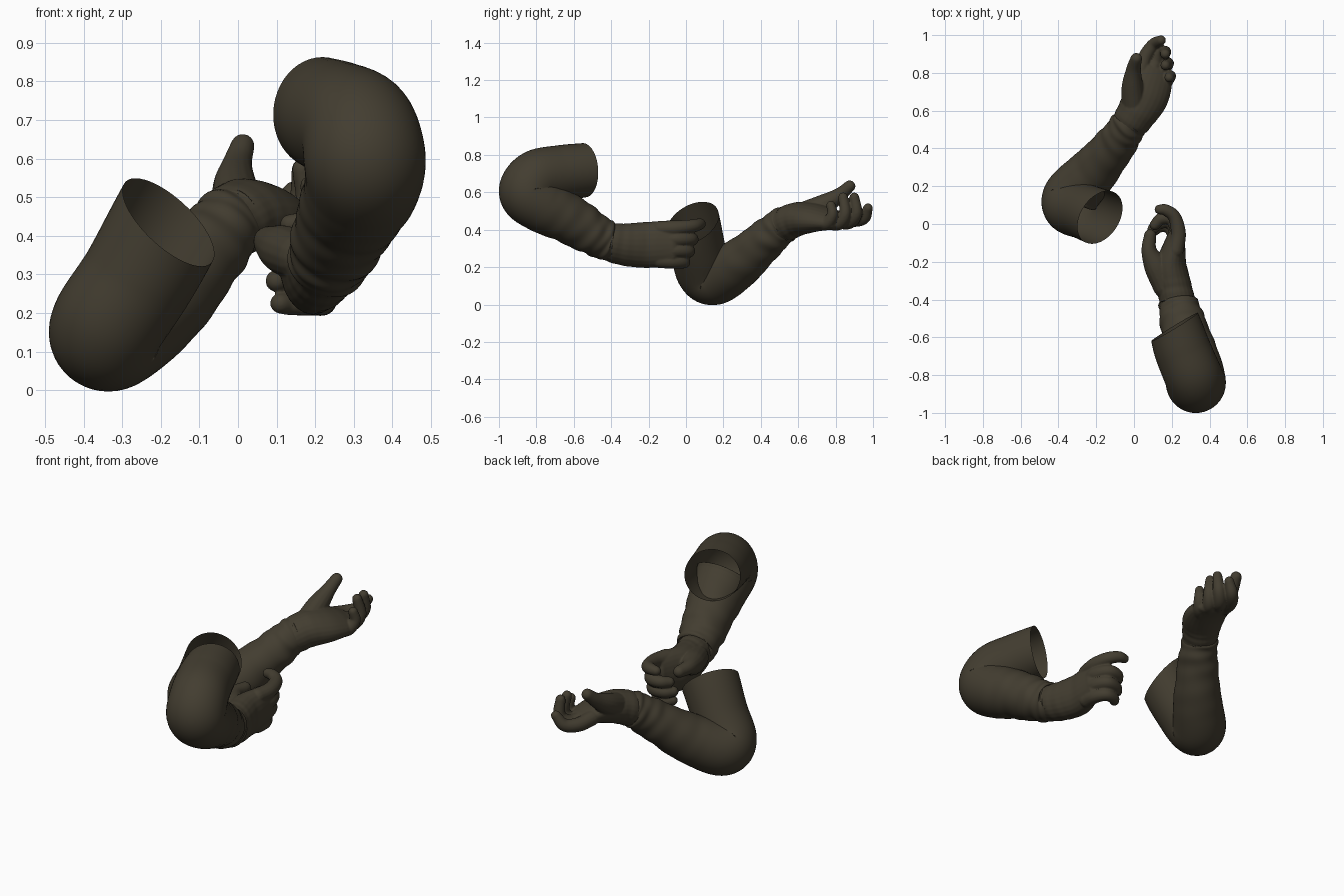
import bpy, bmesh, math
from mathutils import Vector

if "Cube" in bpy.data.objects:
    bpy.data.objects.remove(bpy.data.objects["Cube"])

cloth = bpy.data.materials.new("dark olive brown")
cloth.diffuse_color = (0.056, 0.047, 0.030, 1)
cloth.use_nodes = True
cloth.node_tree.nodes["Principled BSDF"].inputs["Base Color"].default_value = cloth.diffuse_color


def spline(pts, n):
    """Catmull-Rom samples through points of any dimension."""
    p = [Vector(q) for q in pts]
    p = [p[0] * 2 - p[1]] + p + [p[-1] * 2 - p[-2]]
    out = []
    for i in range(1, len(p) - 2):
        a, b, c, d = p[i - 1:i + 3]
        for k in range(n):
            t = k / n
            out.append(0.5 * (2 * b + (c - a) * t + (2 * a - 5 * b + 4 * c - d) * t * t
                              + (3 * b - a - 3 * c + d) * t ** 3))
    return out + [p[-2]]


def sweep(bm, pts, side, n=8, seg=24, caps=(True, True), mouth=None, ripple=None, grow=0):
    """Sweep an ellipse along points (x, y, z, half width, half depth)."""
    s = spline([q if len(q) == 5 else (*q, q[3]) for q in pts], n)
    pos = [Vector(q[:3]) for q in s]
    rad = [(max(q[3] + grow, .004), max(q[4] + grow, .004)) for q in s]
    tan = [(pos[min(i + 1, len(s) - 1)] - pos[max(i - 1, 0)]).normalized() for i in range(len(s))]
    if mouth:                       # tilt the opening, blending into the tube
        for i in range(14):
            tan[i] = (-Vector(mouth).normalized()).lerp(tan[i], i / 14).normalized()
    rings = [[pos[i], tan[i], *rad[i]] for i in range(len(s))]
    steps = (.35, .65, .87, .98)
    if caps[0]:
        c, t, a, b = rings[0]
        rings = [[c - t * b * f, t, a * math.sqrt(1 - f * f), b * math.sqrt(1 - f * f)]
                 for f in reversed(steps)] + rings
    if caps[1]:
        c, t, a, b = rings[-1]
        rings += [[c + t * b * f, t, a * math.sqrt(1 - f * f), b * math.sqrt(1 - f * f)]
                  for f in steps]
    u, loops = Vector(side), []
    for i, (c, t, a, b) in enumerate(rings):
        u = (u - t * u.dot(t)).normalized()
        v = t.cross(u)
        loop = []
        for k in range(seg):
            th = math.tau * k / seg
            m = 1 + (ripple(i / (len(rings) - 1), th) if ripple else 0)
            loop.append(bm.verts.new(c + u * a * m * math.cos(th) + v * b * m * math.sin(th)))
        loops.append(loop)
    for p, q in zip(loops, loops[1:]):
        for k in range(seg):
            j = (k + 1) % seg
            bm.faces.new((p[k], p[j], q[j], q[k]))
    if caps[0]:
        bm.faces.new(list(reversed(loops[0])))
    if caps[1]:
        bm.faces.new(loops[-1])


def finish(name, bm):
    me = bpy.data.meshes.new(name)
    bm.to_mesh(me)
    bm.free()
    me.materials.append(cloth)
    for f in me.polygons:
        f.use_smooth = True
    ob = bpy.data.objects.new(name, me)
    bpy.context.collection.objects.link(ob)
    return ob


def folds(u, th):
    """Cloth folds that grow from the elbow to the cuff."""
    g = min(max((u - .5) / .3, 0), 1)
    return g * (.022 * math.sin(85 * u + 1.8 * math.sin(th + 1))
                + .026 * math.sin(45 * u + 2 * math.sin(2 * th)))


def sleeve(name, pts, side, mouth):
    bm = bmesh.new()
    sweep(bm, pts, side, n=14, seg=48, caps=(False, False), mouth=mouth, ripple=folds)
    finish(name, bm)


def hand(name, palm, side, digits):
    """Palm and digits fused into one smooth glove."""
    bm = bmesh.new()
    sweep(bm, palm, side, ripple=lambda u, th: .03 * max(0, 1 - 2.2 * u)
          * math.sin(60 * u + math.sin(th)))
    for d in digits:
        sweep(bm, d, (.31, .23, .92), seg=16, grow=.005)
    ob = finish(name, bm)
    r = ob.modifiers.new("fuse", 'REMESH')
    r.mode, r.voxel_size, r.use_smooth_shade = 'VOXEL', .005, True
    sm = ob.modifiers.new("soften", 'SMOOTH')
    sm.factor, sm.iterations = .5, 4


# Left arm: palm up, reaching forward
sleeve("left_sleeve", [
    (-.18, .035, .435, .153), (-.26, .065, .29, .147), (-.335, .095, .175, .147),
    (-.325, .16, .147, .147), (-.21, .285, .222, .13), (-.095, .425, .345, .108),
    (-.035, .515, .422, .096), (-.018, .54, .435, .09)],
    (0, 1, 0), (.62, -.4, .66))
hand("left_hand", [
    (-.05, .49, .405, .09), (.01, .58, .452, .106, .092), (.06, .665, .462, .12, .078),
    (.09, .74, .458, .116, .06), (.11, .80, .447, .1, .044)], (.78, -.55, -.3), [
    [(.0, .62, .48, .06), (-.008, .73, .53, .052), (-.002, .82, .585, .034),
     (.012, .875, .633, .026)],                                              # thumb
    [(.035, .8, .465, .036), (.06, .885, .452, .033), (.105, .95, .462, .029),
     (.143, .973, .515, .021)],                                              # index
    [(.09, .8, .45, .036), (.125, .87, .442, .034), (.163, .91, .487, .028),
     (.165, .90, .573, .021)],                                               # middle
    [(.12, .76, .44, .036), (.155, .82, .437, .033), (.18, .85, .487, .027),
     (.166, .84, .573, .021)],                                               # ring
    [(.13, .70, .435, .036), (.17, .755, .437, .032), (.193, .783, .48, .025),
     (.186, .775, .53, .02)]])                                               # little

# Right arm: bent down from the elbow, pointing forward
sleeve("right_sleeve", [
    (.215, -.545, .718, .145), (.258, -.67, .702, .15), (.31, -.795, .675, .153),
    (.328, -.842, .60, .158), (.322, -.77, .535, .15), (.29, -.64, .465, .134),
    (.255, -.51, .387, .118), (.235, -.425, .34, .104), (.232, -.4, .335, .095)],
    (0, 0, 1), (-.52, .85, .05))
hand("right_hand", [
    (.24, -.46, .345, .096), (.215, -.34, .322, .112, .092), (.195, -.23, .318, .122, .086),
    (.207, -.15, .322, .122, .068), (.22, -.08, .325, .112, .05)], (0, 0, 1), [
    [(.165, -.33, .345, .06), (.115, -.22, .365, .058), (.08, -.14, .385, .036),
     (.085, -.06, .387, .027)],                                              # thumb
    [(.22, -.14, .405, .038), (.235, -.05, .41, .035), (.215, .035, .42, .03),
     (.17, .073, .43, .026), (.135, .077, .43, .021)],                       # index
    [(.22, -.12, .35, .038), (.23, -.04, .35, .035), (.2, .025, .35, .031),
     (.145, .028, .347, .028), (.11, -.005, .342, .023)],                    # middle
    [(.22, -.12, .29, .038), (.225, -.05, .29, .035), (.195, .01, .287, .031),
     (.135, .005, .283, .028), (.1, -.025, .283, .024)],                     # ring
    [(.215, -.14, .235, .036), (.215, -.07, .23, .033), (.185, -.015, .227, .029),
     (.135, -.015, .225, .026), (.11, -.035, .225, .022)]])                  # little
